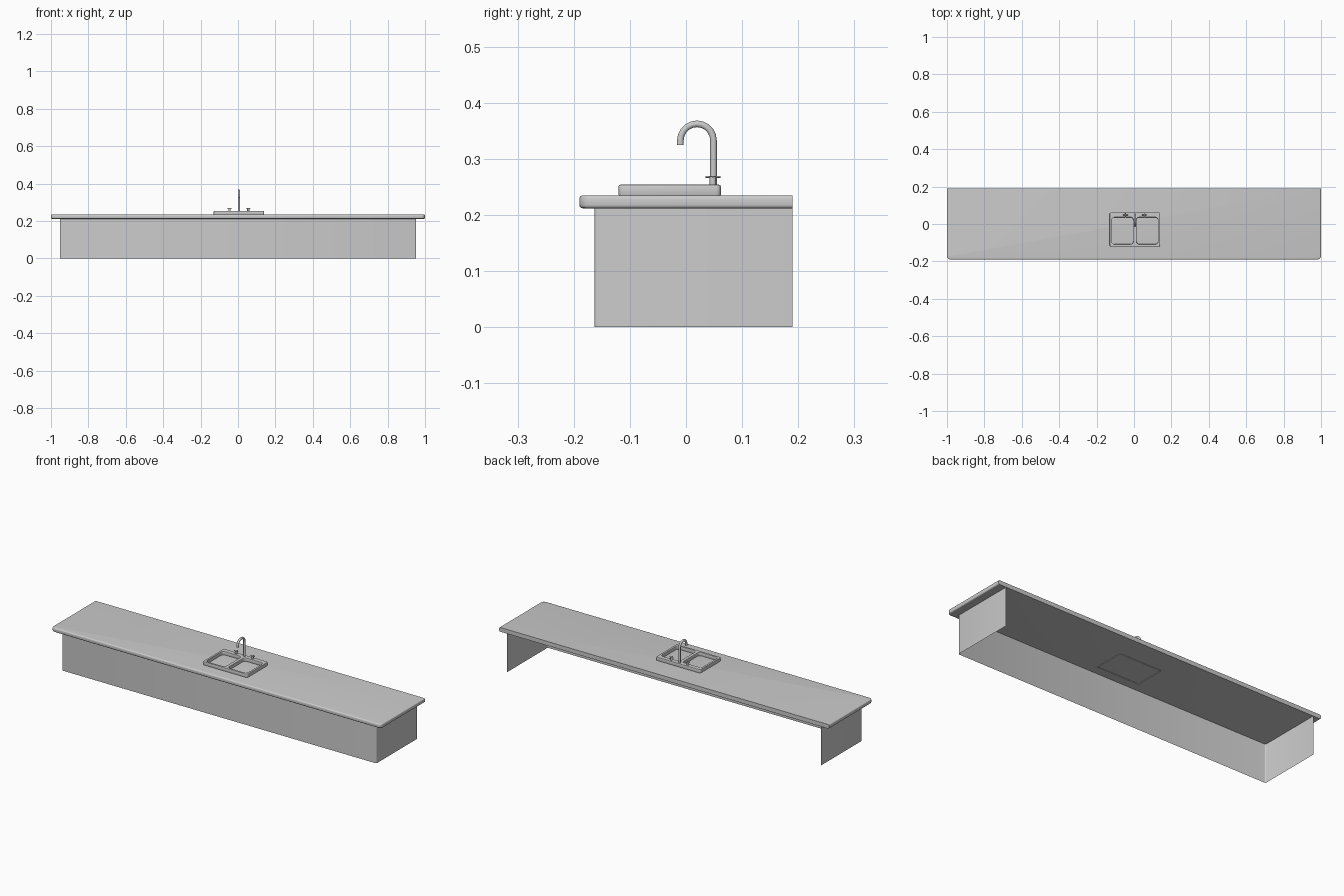
import bpy, bmesh, math

if "Cube" in bpy.data.objects:
    bpy.data.objects.remove(bpy.data.objects["Cube"])


def finish(obj, angle=35):
    bpy.ops.object.select_all(action='DESELECT')
    obj.select_set(True)
    bpy.context.view_layer.objects.active = obj
    if obj.type == 'CURVE':
        bpy.ops.object.convert(target='MESH')
        obj = bpy.context.object
    bpy.ops.object.shade_smooth_by_angle(angle=math.radians(angle))
    return obj


def mesh_object(name, bm):
    bmesh.ops.recalc_face_normals(bm, faces=bm.faces)
    me = bpy.data.meshes.new(name)
    bm.to_mesh(me)
    bm.free()
    obj = bpy.data.objects.new(name, me)
    bpy.context.collection.objects.link(obj)
    return finish(obj)


def arc(cx, cy, r, a0, a1, n):
    return [(cx + r * math.cos(math.radians(a0 + (a1 - a0) * i / n)),
             cy + r * math.sin(math.radians(a0 + (a1 - a0) * i / n))) for i in range(n + 1)]


def u_outline(hx, front, back, r, n=5):
    """Open outline: back left, rounded front corners, back right."""
    return ([(-hx, back)] + arc(-hx + r, front + r, r, 180, 270, n)
            + arc(hx - r, front + r, r, 270, 360, n) + [(hx, back)])


def loft(bm, outline_z, closed):
    rings = [[bm.verts.new((x, y, z)) for x, y in pts] for pts, z in outline_z]
    n = len(rings[0])
    for a, b in zip(rings, rings[1:]):
        for i in range(n if closed else n - 1):
            j = (i + 1) % n
            bm.faces.new((a[i], a[j], b[j], b[i]))
    return rings


def round_rect(x0, x1, y0, y1, r, n=4):
    return (arc(x1 - r, y1 - r, r, 0, 90, n) + arc(x0 + r, y1 - r, r, 90, 180, n)
            + arc(x0 + r, y0 + r, r, 180, 270, n) + arc(x1 - r, y0 + r, r, 270, 360, n))


def plate(name, loops, z0, z1, bevel):
    """Flat plate with holes and softened edges."""
    cu = bpy.data.curves.new(name, 'CURVE')
    cu.dimensions, cu.fill_mode = '2D', 'BOTH'
    cu.extrude = (z1 - z0) / 2 - bevel
    cu.bevel_depth, cu.bevel_resolution, cu.offset = bevel, 1, -bevel
    for pts in loops:
        sp = cu.splines.new('POLY')
        sp.points.add(len(pts) - 1)
        for p, (x, y) in zip(sp.points, pts):
            p.co = (x, y, 0, 1)
        sp.use_cyclic_u = True
    obj = bpy.data.objects.new(name, cu)
    bpy.context.collection.objects.link(obj)
    obj.location.z = (z0 + z1) / 2
    return finish(obj)


def tube(name, pts, radius):
    cu = bpy.data.curves.new(name, 'CURVE')
    cu.dimensions = '3D'
    cu.bevel_depth, cu.bevel_resolution, cu.use_fill_caps = radius, 3, True
    sp = cu.splines.new('POLY')
    sp.points.add(len(pts) - 1)
    for p, co in zip(sp.points, pts):
        p.co = (*co, 1)
    obj = bpy.data.objects.new(name, cu)
    bpy.context.collection.objects.link(obj)
    return finish(obj, 40)


# Countertop with softened front and side edges, square back
bm = bmesh.new()
e = 0.006
levels = []
for a in range(0, 91, 30):
    levels.append((e * (1 - math.sin(math.radians(a))), 0.212 + e * (1 - math.cos(math.radians(a)))))
levels += [(i, 0.447 - z) for i, z in reversed(levels)]
rings = loft(bm, [(u_outline(1 - i, -0.19 + i, 0.19, 0.02 - i), z) for i, z in levels], True)
bm.faces.new(rings[0])
bm.faces.new(rings[-1])
mesh_object("countertop", bm)

# Cabinet skirt: thin front and sides, open at the back and bottom
bm = bmesh.new()
outline = u_outline(0.953, -0.163, 0.19, 0.006, 3)
loft(bm, [(outline, 0.0), (outline, 0.212)], False)
mesh_object("cabinet_panels", bm)

# Raised sink frame with two basin openings, over the counter surface
SX, SY = 0.005, 0.048
plate("sink_rim", [round_rect(-0.13, 0.14, -0.12, 0.062, 0.008),
                   round_rect(-0.118, -0.004, -0.108, 0.036, 0.014),
                   round_rect(0.014, 0.128, -0.108, 0.036, 0.014)], 0.233, 0.254, 0.003)
# Lower edge of the sink showing under the counter
plate("sink_lower_edge", [round_rect(-0.124, 0.134, -0.114, 0.056, 0.008),
                          round_rect(-0.120, 0.130, -0.110, 0.052, 0.006)], 0.2095, 0.2135, 0.0005)

# Gooseneck faucet
bend = [(SX, y, z) for y, z in arc(0.0195, 0.333, 0.0295, 0, 180, 10)]
tube("faucet", [(SX, 0.049, 0.25)] + bend + [(SX, -0.01, 0.325)], 0.0062)

# Tap handles: stem with a small cross on top
for side, label in ((-1, "left"), (1, "right")):
    x = SX + side * 0.05
    tube(label + "_tap_stem", [(x, SY, 0.25), (x, SY, 0.269)], 0.006)
    for k in range(2):
        dx, dy = (0.0125, 0) if k else (0, 0.0135)
        tube(label + "_tap_bar", [(x - dx, SY - dy, 0.268), (x + dx, SY + dy, 0.268)], 0.0018)
